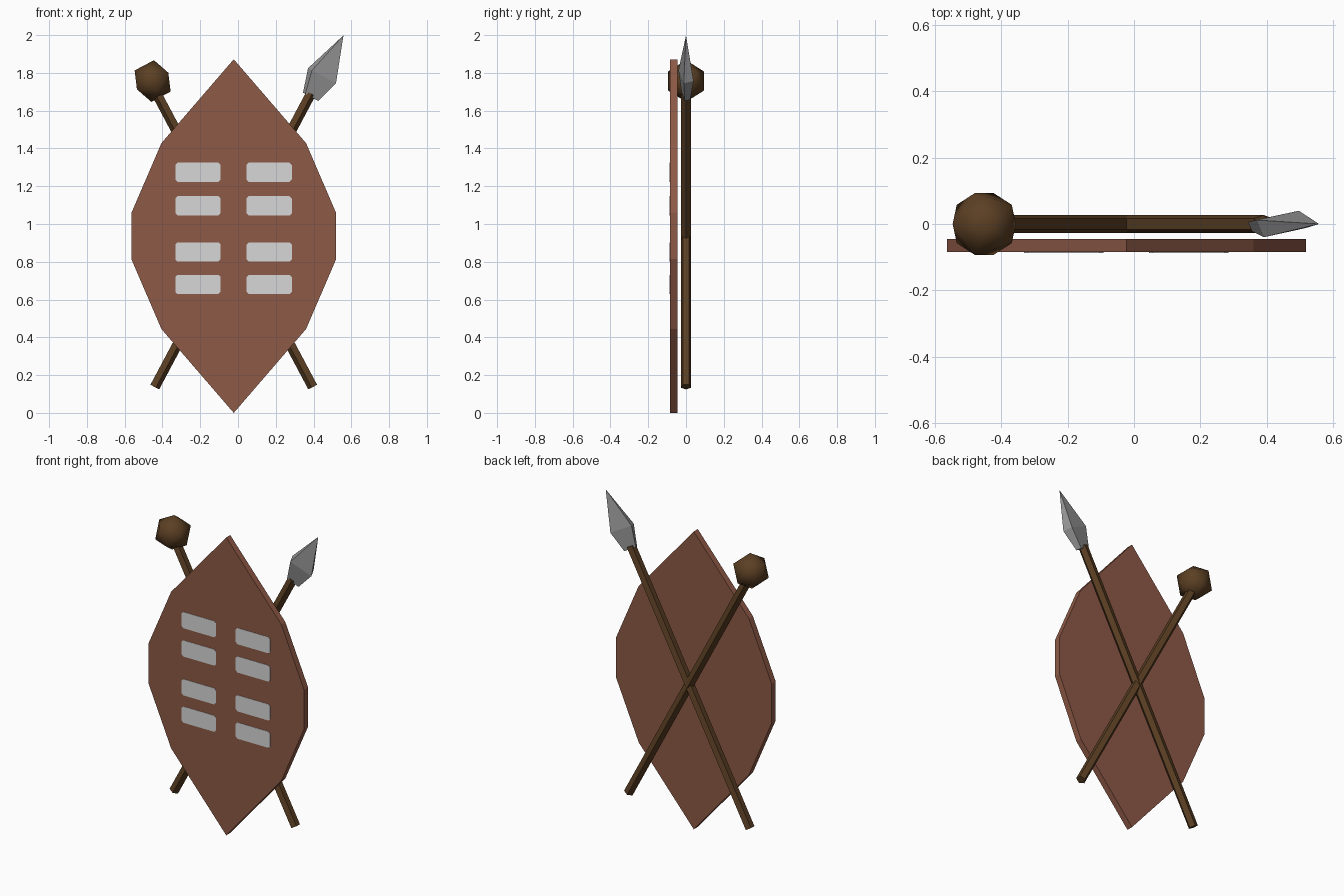
import bpy, bmesh, math
from mathutils import Vector

if "Cube" in bpy.data.objects:
    bpy.data.objects.remove(bpy.data.objects["Cube"])


def material(name, rgb):
    m = bpy.data.materials.new(name)
    m.diffuse_color = (*rgb, 1)
    m.use_nodes = True
    m.node_tree.nodes["Principled BSDF"].inputs["Base Color"].default_value = m.diffuse_color
    return m


HIDE = material("red_brown_hide", (0.27, 0.10, 0.062))
PALE = material("pale_grey", (0.68, 0.68, 0.68))
WOOD = material("dark_wood", (0.105, 0.050, 0.017))
STEEL = material("grey_steel", (0.30, 0.30, 0.30))


def finish(bm, name, mat):
    bmesh.ops.recalc_face_normals(bm, faces=bm.faces)
    mesh = bpy.data.meshes.new(name)
    bm.to_mesh(mesh)
    bm.free()
    mesh.materials.append(mat)
    ob = bpy.data.objects.new(name, mesh)
    bpy.context.collection.objects.link(ob)
    return ob


def loft(name, rings, mat, tip=None):
    """Skin equal-sized rings; close the ends with caps or a tip point."""
    bm = bmesh.new()
    vs = [[bm.verts.new(p) for p in r] for r in rings]
    n = len(vs[0])
    for a, b in zip(vs, vs[1:]):
        for i in range(n):
            j = (i + 1) % n
            bm.faces.new((a[i], a[j], b[j], b[i]))
    bm.faces.new(vs[0])
    if tip is None:
        bm.faces.new(vs[-1])
    else:
        t = bm.verts.new(tip)
        for i in range(n):
            bm.faces.new((vs[-1][i], vs[-1][(i + 1) % n], t))
    return finish(bm, name, mat)


def plate(name, outline, y0, y1, mat):
    return loft(name, [[(x, y, z) for x, z in outline] for y in (y0, y1)], mat)


# shield: pointed ten-sided board
CX, CZ = -0.0225, 0.936
quarter = [(0, 0.936), (0.383, 0.492), (0.542, 0.122)]
right = quarter + [(x, -z) for x, z in reversed(quarter)]
outline = right + [(-x, z) for x, z in reversed(right[1:-1])]
plate("shield", [(CX + x, CZ + z) for x, z in outline], -0.085, -0.045, HIDE)

# pale bars on the shield face, with clipped corners
w, h, c = 0.12, 0.051, 0.012
bar = [(w, h - c), (w - c, h), (c - w, h), (-w, h - c),
       (-w, c - h), (c - w, -h), (w - c, -h), (w, c - h)]
for side, bx in (("left", -0.212), ("right", 0.165)):
    for k, bz in enumerate((0.68, 0.852, 1.096, 1.274)):
        plate(f"shield_bar_{side}_{k + 1}",
              [(bx + x, bz + z) for x, z in bar], -0.087, -0.083, PALE)


# local frame of a weapon leaning to the right (s=1) or left (s=-1)
def frame(origin, s):
    axis = Vector((0.47 * s, 0, 0.883)).normalized()
    perp = Vector((axis.z, 0, -axis.x))
    o = Vector(origin)
    return lambda p, a, y: o + perp * p + axis * a + Vector((0, y, 0))


# five-sided shafts crossing behind the shield
def shaft(name, foot, s, length):
    at = frame(foot, s)
    pent = [(s * 0.029 * math.cos(math.tau * i / 5),
             0.029 * math.sin(math.tau * i / 5)) for i in range(5)]
    loft(name, [[at(p, a, y) for p, y in pent] for a in (0, length)], WOOD)


shaft("spear_shaft", (-0.443, 0, 0.138), 1, 1.76)
shaft("club_shaft", (0.398, 0, 0.138), -1, 1.77)

# spear head: slanted four-sided blade tapering to a point
at = frame((0.385, 0, 1.673), 1)
section = [(-0.084, 0.012), (-0.06, -0.04), (0.084, -0.012), (0.06, 0.04)]
loft("spear_head",
     [[at(p * k, a, y * k) for p, y in section] for k, a in ((0.55, 0), (1, 0.127))],
     STEEL, tip=at(0, 0.369, 0))

# club head: smooth-shaded twenty-faced ball
at = frame((-0.452, 0, 1.757), -1)
u, v = 0.058, 0.094
bm = bmesh.new()
for i in (-1, 1):
    for j in (-1, 1):
        for q in ((0, i * u, j * v), (i * u, j * v, 0), (i * v, 0, j * u)):
            bm.verts.new(at(*q))
bmesh.ops.convex_hull(bm, input=bm.verts)
ball = finish(bm, "club_head", WOOD)
for f in ball.data.polygons:
    f.use_smooth = True
